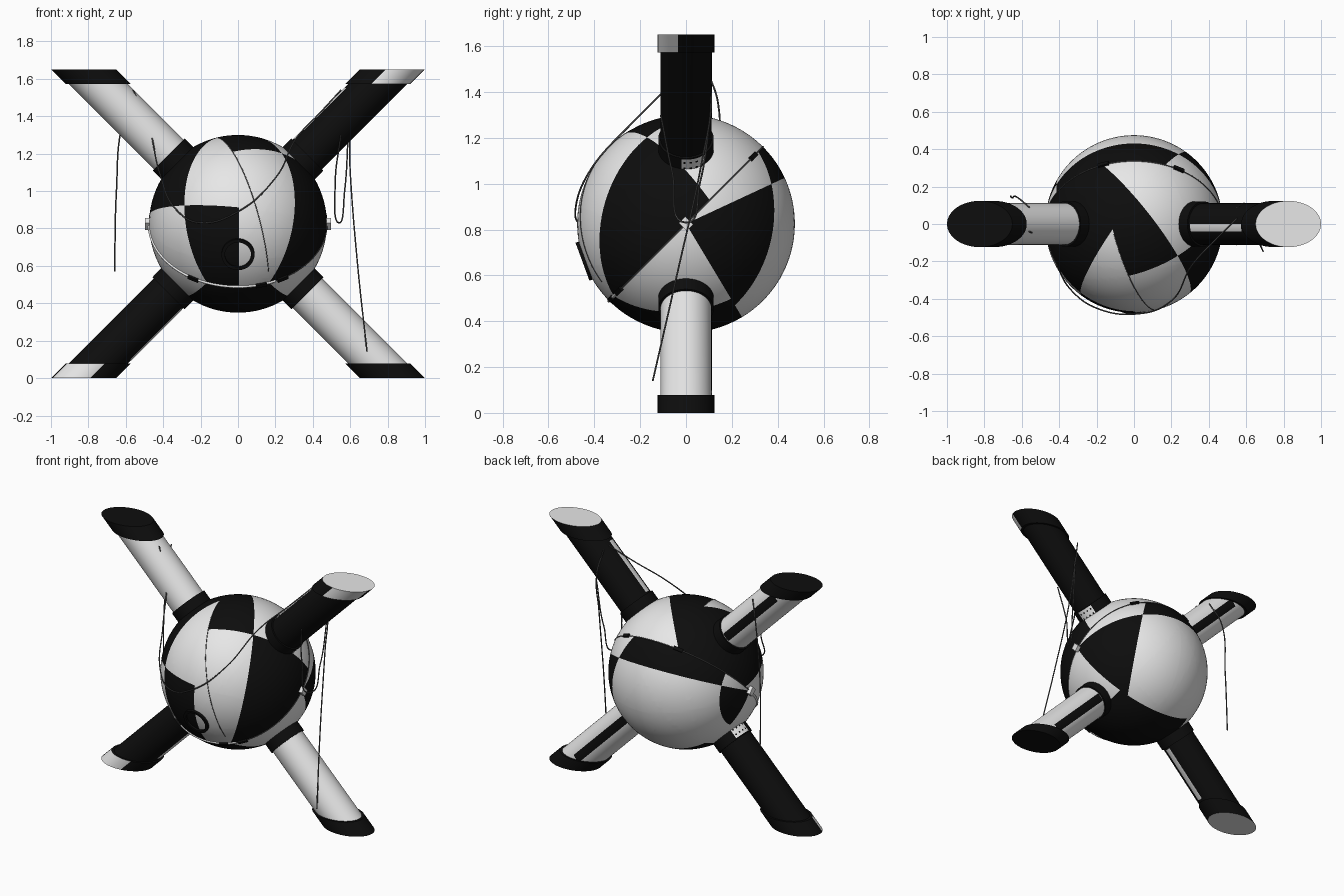
import bpy, bmesh, math
from mathutils import Vector, Matrix

if "Cube" in bpy.data.objects:
    bpy.data.objects.remove(bpy.data.objects["Cube"])

R, CZ, S2 = 0.475, 0.825, math.sqrt(2)
CENTER = Vector((0, 0, CZ))


def material(name, c):
    m = bpy.data.materials.new(name)
    m.diffuse_color = (*c, 1)
    m.use_nodes = True
    m.node_tree.nodes["Principled BSDF"].inputs["Base Color"].default_value = m.diffuse_color
    return m


WHITE = material("white paint", (0.8, 0.8, 0.8))
BLACK = material("black paint", (0.004, 0.004, 0.004))
GREY = material("wire grey", (0.08, 0.08, 0.08))


def finish(bm, name, mats, recalc=True):
    if recalc:
        bmesh.ops.recalc_face_normals(bm, faces=bm.faces[:])
    me = bpy.data.meshes.new(name)
    bm.to_mesh(me)
    bm.free()
    for m in mats:
        me.materials.append(m)
    me.polygons.foreach_set("use_smooth", [True] * len(me.polygons))
    me.set_sharp_from_angle(angle=math.radians(35))
    ob = bpy.data.objects.new(name, me)
    bpy.context.collection.objects.link(ob)
    return ob


# --- ball: cut along paint lines, coloured as a checker of the cuts ---
# Tilted frame: x = side, u = up and back, p = up and front (pole of the front half).
CUTS = {
    "seam": (0, 0, 1, 0),
    "g1": (0.94, 0.35, 0, 0), "g2": (0.94, 0.35, -0.70, 0),
    "cross": (-0.3, 0.93, -0.17, 0),
    "left": (0.94, -0.35, 0.62, 0), "belt": (0.1, 0.82, 0.56, 0),
    "mid": (1, 0, 0, 0.01),
    "band": (0, 0.365, 1, 0), "low": (0, 1, -0.25, 0),
    "bright": (0.94, -0.35, 0.63, 0), "blow": (0.94, 0.35, 0.63, 0),
    "bleft": (-1, 0, 0, 0.87), "blowl": (-0.94, 0.35, 0.63, 0),
}


def is_black(v):
    x, u, p = v.x, (v.y + v.z) / S2, (v.z - v.y) / S2
    s = {k: a * x + b * u + c * p > d for k, (a, b, c, d) in CUTS.items()}
    if s["seam"]:
        if s["g1"]:
            return s["g2"] != s["cross"]
        if s["left"] and not s["belt"] and s["mid"]:
            return False
        return s["left"] != s["belt"]
    if not s["low"]:
        return not (s["blow"] or s["blowl"])
    return s["band"] != (s["bright"] or s["bleft"])


bm = bmesh.new()
bmesh.ops.create_uvsphere(bm, u_segments=96, v_segments=48, radius=1)
for a, b, c, d in CUTS.values():
    n = Vector((a, (b - c) / S2, (b + c) / S2))
    bmesh.ops.bisect_plane(bm, geom=bm.verts[:] + bm.edges[:] + bm.faces[:], dist=1e-4,
                           plane_co=n * (d / n.length_squared), plane_no=n)
for f in bm.faces:
    f.material_index = int(is_black(f.calc_center_median().normalized()))
for v in bm.verts:
    v.co = v.co.normalized() * R + CENTER
finish(bm, "ball", [WHITE, BLACK])


# --- arms ---
def slanted_tube(name, sx, sz, d0, d1, r, mats, rule=None, end_index=0, n=64):
    """45 degree tube with both ends cut level; d is the height from the ball centre."""
    bm = bmesh.new()
    rings = []
    for d in (d0, d1):
        rings.append([bm.verts.new((sx * (d + r * S2 * math.cos(i * math.tau / n)),
                                    r * math.sin(i * math.tau / n), CZ + sz * d)) for i in range(n)])
    for i in range(n):
        j = (i + 1) % n
        f = bm.faces.new((rings[0][i], rings[0][j], rings[1][j], rings[1][i]))
        t = (i + 0.5) * math.tau / n
        f.material_index = int(bool(rule and rule(r * math.cos(t), r * math.sin(t))))
    bm.faces.new(rings[0])
    bm.faces.new(rings[1]).material_index = end_index
    return finish(bm, name, mats)


def arm_frame(sx, sz):
    return Vector((sx, 0, sz)) / S2, Vector((-sx, 0, sz)) / S2


def on_tube(sx, sz, d, ang, r):
    a, e = arm_frame(sx, sz)
    return CENTER + a * d + e * (r * math.cos(ang)) + Vector((0, r * math.sin(ang), 0))


def curved_plate(name, sx, sz, d0, d1, a0, a1, r, mat, n=8):
    bm = bmesh.new()
    a, e = arm_frame(sx, sz)
    rows = [[bm.verts.new(on_tube(sx, sz, d, a0 + (a1 - a0) * i / n, r)) for d in (d0, d1)]
            for i in range(n + 1)]
    for p, q in zip(rows, rows[1:]):
        f = bm.faces.new((p[0], p[1], q[1], q[0]))
        f.normal_update()
        out = f.calc_center_median() - CENTER
        if f.normal.dot(out - a * out.dot(a)) < 0:
            f.normal_flip()
    return finish(bm, name, [mat], recalc=False)


def collar(name, sx, sz):
    bm = bmesh.new()
    a, _ = arm_frame(sx, sz)
    bmesh.ops.create_cone(bm, cap_ends=True, segments=64, radius1=0.121, radius2=0.121, depth=0.165,
                          matrix=Matrix.Translation(CENTER + a * 0.442) @ a.to_track_quat('Z', 'Y').to_matrix().to_4x4())
    finish(bm, name, [BLACK])


for sx in (-1, 1):
    for sz in (-1, 1):
        tag = ("upper" if sz > 0 else "lower") + ("_right" if sx > 0 else "_left")
        dark = sx == sz
        slanted_tube(tag + "_arm", sx, sz, 0.2, 0.78, 0.111, [BLACK if dark else WHITE])
        collar(tag + "_collar", sx, sz)
        rule = (lambda s, y: s > -0.025 and y < -0.04) if dark else None
        slanted_tube(tag + "_arm_tip", sx, sz, 0.748, 0.825, 0.1235, [BLACK, WHITE], rule, int(dark))
        if dark:
            # white stripe, and a perforated plate under the collar
            curved_plate(tag + "_stripe", sx, sz, 0.535, 0.92, -0.37, 0.0, 0.1125, WHITE)
            a0, a1 = math.pi - 0.72, math.pi + 0.16
            curved_plate(tag + "_collar_plate", sx, sz, 0.445, 0.518, a0, a1, 0.1225, WHITE)
            for i in range(4):
                for d in (0.465, 0.498):
                    m = a0 + (a1 - a0) * (i + 0.5) / 4
                    curved_plate(tag + "_plate_hole", sx, sz, d - 0.005, d + 0.005, m - 0.04, m + 0.04,
                                 0.1235, BLACK, 2)
        else:
            curved_plate(tag + "_stripe", sx, sz, 0.53, 1.05, math.pi / 2 - 0.25, math.pi / 2 + 0.25, 0.1125, BLACK)


# --- seam strip and clips ---
def wire(name, pts, r, mat, smooth=True):
    cu = bpy.data.curves.new(name, 'CURVE')
    cu.dimensions = '3D'
    cu.bevel_depth, cu.bevel_resolution, cu.resolution_u = r, 2, 10
    cu.use_fill_caps = True
    sp = cu.splines.new('BEZIER')
    sp.bezier_points.add(len(pts) - 1)
    for bp, p in zip(sp.bezier_points, pts):
        bp.co = p
        bp.handle_left_type = bp.handle_right_type = 'AUTO'
    cu.materials.append(mat)
    bpy.context.collection.objects.link(bpy.data.objects.new(name, cu))


def seam(deg, r=0.476):
    t = math.radians(deg)   # 0 = right side, 90 = back, 270 = front
    return CENTER + Vector((math.cos(t), math.sin(t) / S2, math.sin(t) / S2)) * r


wire("seam_front_strip", [seam(d) for d in range(180, 296, 5)], 0.007, WHITE)
wire("seam_line", [seam(d) for d in range(-65, 181, 5)], 0.003, GREY)


def clip(name, deg, size, mat, r):
    bm = bmesh.new()
    rot = Matrix.Rotation(math.radians(45), 4, 'X') @ Matrix.Rotation(math.radians(deg), 4, 'Z')
    bmesh.ops.create_cube(bm, size=1, matrix=Matrix.Translation(seam(deg, r)) @ rot @ Matrix.Diagonal((*size, 1)))
    finish(bm, name, [mat])


for deg in (-60, -75, 240, 60, 110):
    clip("seam_clip", deg, (0.02, 0.06, 0.022), BLACK, 0.476)
for deg in (0, 180):
    clip("side_bracket", deg, (0.03, 0.04, 0.05), WHITE, 0.483)

# --- round port ring on the front ---
bm = bmesh.new()
nrm = Vector((0, -0.94, -0.345)).normalized()
M = Matrix.Translation(CENTER) @ nrm.to_track_quat('Z', 'Y').to_matrix().to_4x4()
prof = [(0.070, 0.455), (0.070, 0.481), (0.088, 0.481), (0.088, 0.455)]
rings = [[bm.verts.new(M @ Vector((r * math.cos(i * math.tau / 40), r * math.sin(i * math.tau / 40), h)))
          for r, h in prof] for i in range(40)]
for i in range(40):
    p, q = rings[i], rings[(i + 1) % 40]
    for k in range(4):
        bm.faces.new((p[k], p[(k + 1) % 4], q[(k + 1) % 4], q[k]))
finish(bm, "front_port_ring", [BLACK])

# --- loose wires ---
wire("front_wire", [(-0.56, -0.04, 1.54), (-0.48, -0.08, 1.36), (-0.42, -0.2, 1.1), (-0.33, -0.36, 0.9),
                    (-0.2, -0.45, 0.83), (0, -0.482, 0.89), (0.2, -0.41, 1.07), (0.31, -0.22, 1.28),
                    (0.44, -0.08, 1.42), (0.55, 0.03, 1.54)], 0.004, GREY)
wire("left_wire", [(-0.56, 0.09, 1.5), (-0.62, 0.14, 1.35), (-0.65, 0.14, 1.0), (-0.66, 0.15, 0.57)], 0.004, GREY)
wire("right_wire", [(0.55, 0.09, 1.54), (0.59, 0.11, 1.36), (0.6, 0.07, 1.1), (0.64, -0.04, 0.6),
                    (0.69, -0.145, 0.14)], 0.004, GREY)
wire("right_loop_wire", [(0.55, -0.11, 1.3), (0.52, -0.06, 1.05), (0.54, 0, 0.83), (0.57, 0.06, 1.0),
                         (0.59, 0.11, 1.32)], 0.004, GREY)
# thin paint joint running down the front of the ball
axis, pole = Vector((-0.35, 0.664, 0.664)), Vector((0, -1, 1)) / S2
wire("front_joint", [CENTER + (axis * math.cos(t) + pole * math.sin(t)).normalized() * R
                     for t in [0.87 + 0.1 * i for i in range(22)]], 0.0025, GREY)
